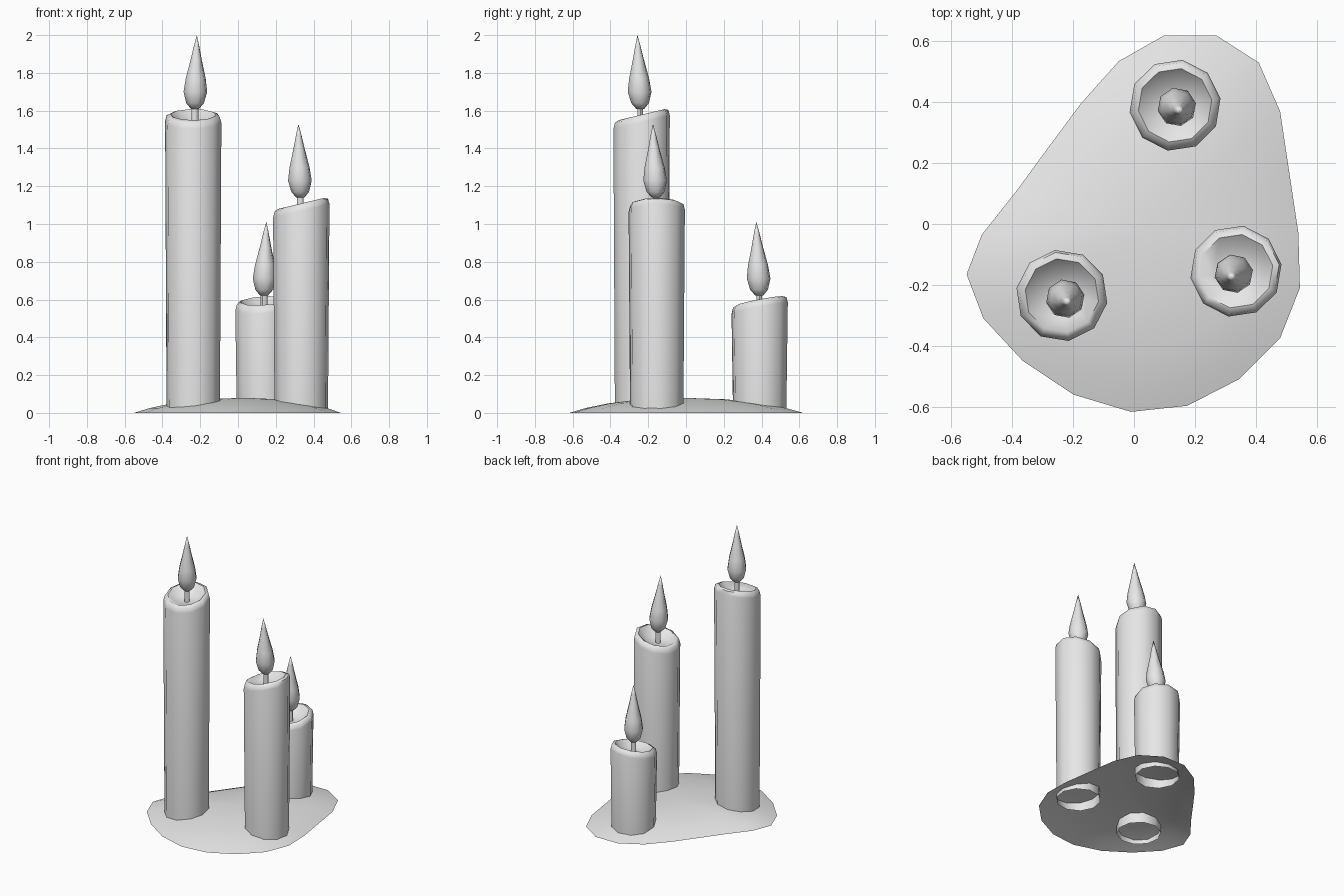
import bpy, bmesh, math
from mathutils import Vector

cube = bpy.data.objects.get("Cube")
if cube:
    bpy.data.objects.remove(cube, do_unlink=True)

grey = bpy.data.materials.new("plain grey")
grey.use_nodes = True
grey.diffuse_color = (0.8, 0.8, 0.8, 1)
grey.node_tree.nodes["Principled BSDF"].inputs["Base Color"].default_value = (0.8, 0.8, 0.8, 1)


def skin(name, rings, cap_start=False, tip=None, sharp=60):
    """Join equal-length rings of points into a surface, closing it at a tip point."""
    bm = bmesh.new()
    rows = [[bm.verts.new(p) for p in ring] for ring in rings]
    n = len(rows[0])
    for low, high in zip(rows, rows[1:]):
        for i in range(n):
            j = (i + 1) % n
            bm.faces.new((low[i], low[j], high[j], high[i]))
    if cap_start:
        bm.faces.new(rows[0][::-1])
    if tip is not None:
        end = bm.verts.new(tip)
        for i in range(n):
            bm.faces.new((rows[-1][i], rows[-1][(i + 1) % n], end))
    mesh = bpy.data.meshes.new(name)
    bm.to_mesh(mesh)
    bm.free()
    mesh.materials.append(grey)
    obj = bpy.data.objects.new(name, mesh)
    bpy.context.collection.objects.link(obj)
    bpy.ops.object.select_all(action="DESELECT")
    obj.select_set(True)
    bpy.context.view_layer.objects.active = obj
    bpy.ops.object.shade_smooth_by_angle(angle=math.radians(sharp))
    return obj


def circle(x, y, z, r, sides, turn=0.0, lean=0.0, high=0.0):
    """Ring of points, tilted up by lean towards the direction high."""
    pts = []
    for i in range(sides):
        a = turn + math.tau * i / sides
        pts.append(Vector((x + r * math.cos(a), y + r * math.sin(a),
                           z + lean * r * math.cos(a - high))))
    return pts


# Puddle of wax: open shallow dome over a rounded outline
outline = [(.1, .62), (-.05, .535), (-.175, .395), (-.29, .24), (-.385, .11),
           (-.5, -.035), (-.55, -.165), (-.495, -.31), (-.365, -.45), (-.2, -.56),
           (-.01, -.617), (.175, -.597), (.345, -.51), (.48, -.375), (.545, -.21),
           (.54, -.03), (.51, .17), (.48, .37), (.41, .53), (.27, .62)]
centre = Vector((.03, -.02, 0))
dome = [(1, 0), (.86, .025), (.66, .05), (.36, .072)]
skin("wax_base", [[centre + (Vector((x, y, 0)) - centre) * s + Vector((0, 0, z))
                   for x, y in outline] for s, z in dome],
     tip=centre + Vector((0, 0, .08)))

# Flame outline: height above its foot, radius
flame = [(0, .022), (.03, .048), (.09, .064), (.16, .054), (.26, .03), (.33, .015)]


def candle(name, x, y, rim, high, lean, fx, fy, foot, tip_shift):
    turn = high + .15
    # Body with worn shoulder, slanted rim and sunken top
    rings = [circle(x, y, 0, .143, 10, turn),
             circle(x, y, rim - .035, .151, 10, turn, lean, high),
             circle(x, y, rim - .005, .143, 10, turn, lean, high),
             circle(x, y, rim + .004, .122, 10, turn, lean, high),
             circle(x, y, rim - .035, .075, 10, turn, lean * .5, high)]
    skin(name + "_candle", rings, tip=(x, y, rim - .045))
    # Wick
    skin(name + "_wick", [circle(fx, fy, rim - .06, .018, 6),
                          circle(fx, fy, foot + .02, .018, 6)])
    # Flame, leaning slightly towards its tip
    dx, dy = tip_shift
    rings = [circle(fx + dx * h / .39, fy + dy * h / .39, foot + h, r, 8, .2)
             for h, r in flame]
    skin(name + "_flame", rings, cap_start=True,
         tip=(fx + dx, fy + dy, foot + .39))


candle("tall", -.237, -.235, 1.575, math.radians(90), .24, -.228, -.242, 1.61, (.01, -.015))
candle("middle", .335, -.155, 1.105, math.radians(0), .24, .33, -.16, 1.14, (-.01, -.015))
candle("short", .135, .39, .59, math.radians(72), .2, .138, .388, .622, (.012, -.016))
